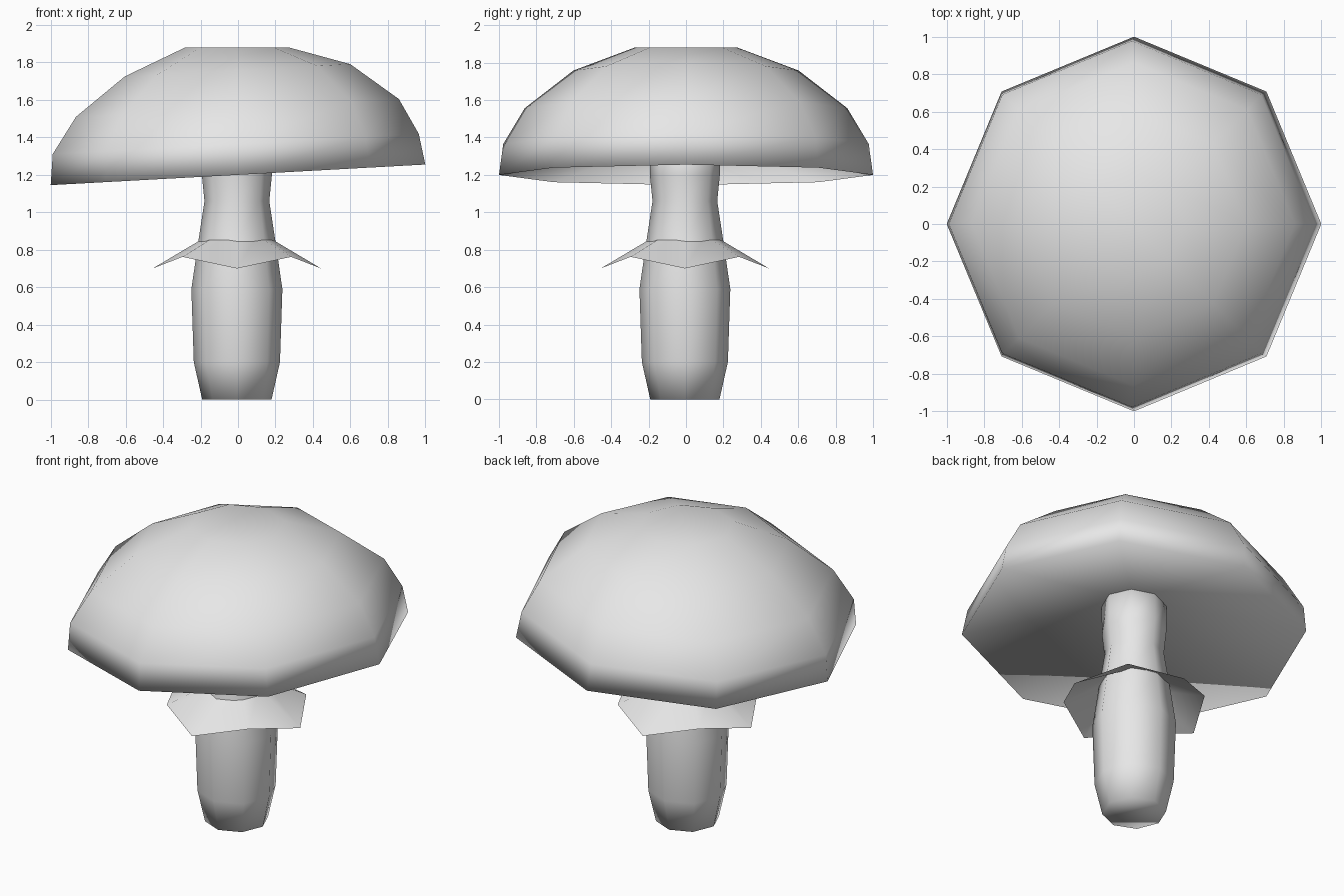
import bpy
import bmesh
from math import cos, sin, pi

SIDES = 8

cube = bpy.data.objects.get("Cube")
if cube:
    bpy.data.objects.remove(cube, do_unlink=True)

grey = bpy.data.materials.new("plain grey")
grey.use_nodes = True
grey.diffuse_color = (0.8, 0.8, 0.8, 1)
grey.node_tree.nodes["Principled BSDF"].inputs["Base Color"].default_value = (0.8, 0.8, 0.8, 1)


def lathe(name, rings, cap_bottom=False, cap_top=False, apex=None):
    """Join eight-sided rings of (even radius, odd radius, even z, odd z, slope, shift)."""
    bm = bmesh.new()
    loops = []
    for r_even, r_odd, z_even, z_odd, slope, shift in rings:
        loop = []
        for i in range(SIDES):
            r, z = (r_odd, z_odd) if i % 2 else (r_even, z_even)
            a = 2 * pi * i / SIDES
            x = r * cos(a)
            loop.append(bm.verts.new((x + shift, r * sin(a), z + slope * x)))
        loops.append(loop)
    for low, high in zip(loops, loops[1:]):
        for i in range(SIDES):
            j = (i + 1) % SIDES
            bm.faces.new((low[i], low[j], high[j], high[i]))
    if cap_bottom:
        bm.faces.new(loops[0][::-1])
    if cap_top:
        bm.faces.new(loops[-1])
    if apex is not None:
        tip = bm.verts.new((0, 0, apex))
        for i in range(SIDES):
            bm.faces.new((loops[0][(i + 1) % SIDES], loops[0][i], tip))
    mesh = bpy.data.meshes.new(name)
    bm.to_mesh(mesh)
    bm.free()
    mesh.materials.append(grey)
    mesh.shade_smooth()
    obj = bpy.data.objects.new(name, mesh)
    bpy.context.collection.objects.link(obj)
    return obj


def even(r, z, slope=0, shift=0):
    return (r, r, z, z, slope, shift)


# Stem, reaching up into the hollow of the cap
stem = lathe("stem", [even(r, z) for r, z in (
    (0.185, 0), (0.23, 0.2), (0.243, 0.59), (0.205, 0.85),
    (0.173, 1.06), (0.187, 1.2), (0.19, 1.41))], cap_bottom=True, cap_top=True)

# Thin skirt with alternating long and short points
skirt = lathe("skirt", [(0.45, 0.41, 0.70, 0.762, 0, 0), even(0.155, 0.875)])

for part in (stem, skirt):
    part.location = (-0.006, -0.006, 0)

# Tilted cap with a hollow conical underside and a level crown
TILT = 0.055
lathe("cap", [
    even(1.0, 1.2, TILT),
    even(0.977, 1.365, TILT, -0.012),
    even(0.862, 1.557, TILT, -0.003),
    even(0.602, 1.758, TILT, -0.003),
    even(0.277, 1.88, 0, -0.005),
], cap_top=True, apex=1.42)
